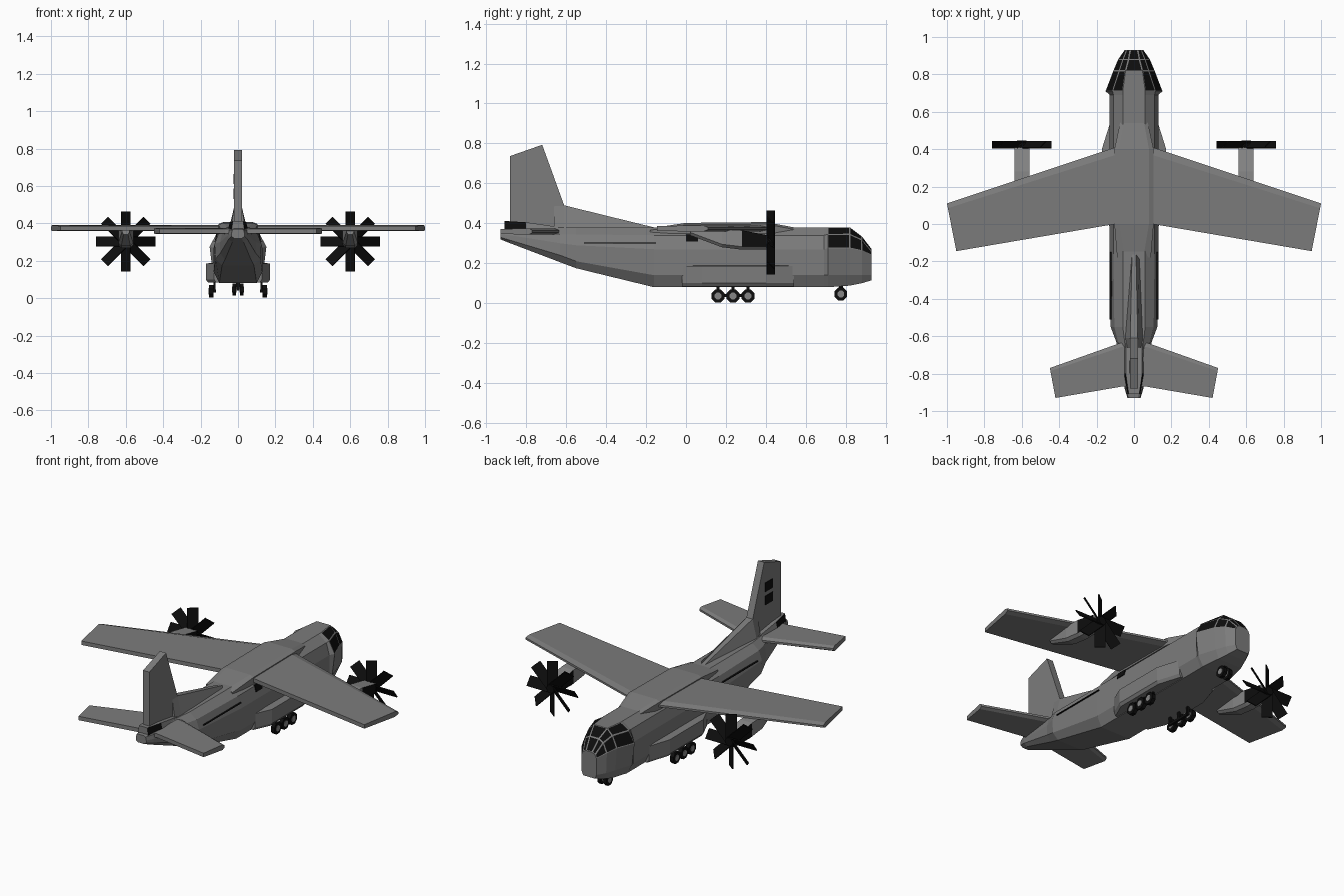
import bpy, bmesh, math
from mathutils import Matrix, Vector

if "Cube" in bpy.data.objects:
    bpy.data.objects.remove(bpy.data.objects["Cube"])


def material(name, r, g, b):
    m = bpy.data.materials.new(name)
    m.diffuse_color = (r, g, b, 1)
    m.use_nodes = True
    m.node_tree.nodes["Principled BSDF"].inputs["Base Color"].default_value = m.diffuse_color
    return m


GREY = material("airframe grey", 0.2, 0.2, 0.2)
BLACK = material("black", 0.004, 0.004, 0.004)
LIGHT = material("nacelle grey", 0.24, 0.24, 0.24)


def finish(name, bm, mats):
    bmesh.ops.recalc_face_normals(bm, faces=bm.faces[:])
    mesh = bpy.data.meshes.new(name)
    bm.to_mesh(mesh)
    bm.free()
    for m in mats:
        mesh.materials.append(m)
    ob = bpy.data.objects.new(name, mesh)
    bpy.context.collection.objects.link(ob)
    return ob


def loft(bm, rings):
    """Skin a list of closed rings and cap both ends."""
    vs = [[bm.verts.new(p) for p in ring] for ring in rings]
    n = len(vs[0])
    for a, b in zip(vs, vs[1:]):
        for i in range(n):
            j = (i + 1) % n
            bm.faces.new((a[i], a[j], b[j], b[i]))
    bm.faces.new(vs[0])
    bm.faces.new(vs[-1])


def lofted(name, rings, mat=GREY):
    bm = bmesh.new()
    loft(bm, rings)
    return finish(name, bm, [mat])


def box(bm, lo, hi):
    (x0, y0, z0), (x1, y1, z1) = lo, hi
    loft(bm, [[(x0, y, z0), (x1, y, z0), (x1, y, z1), (x0, y, z1)] for y in (y0, y1)])


def section(y, half):
    """Mirror a half outline, bottom to top, into a full ring."""
    return [(x, y, z) for x, z in half] + [(-x, y, z) for x, z in reversed(half)]


def cylinder_x(bm, x, y, z, r, width):
    bmesh.ops.create_cone(bm, cap_ends=True, segments=8, radius1=r, radius2=r, depth=width,
                          matrix=Matrix.Translation((x, y, z)) @ Matrix.Rotation(math.pi / 2, 4, 'Y')
                          @ Matrix.Rotation(math.pi / 8, 4, 'Z'))


# Fuselage: bottom, lower side, upper side, shoulder and roof edge per station
body = [(0.10, 0.08), (0.13, 0.14), (0.13, 0.27), (0.11, 0.34), (0.06, 0.38)]
stations = [
    (-0.93, [(0.02, 0.32), (0.035, 0.33), (0.035, 0.345), (0.03, 0.365), (0.02, 0.37)]),
    (-0.88, [(0.03, 0.30), (0.05, 0.315), (0.05, 0.34), (0.045, 0.365), (0.03, 0.375)]),
    (-0.63, [(0.07, 0.205), (0.095, 0.24), (0.095, 0.30), (0.085, 0.345), (0.05, 0.38)]),
    (-0.55, [(0.085, 0.175), (0.12, 0.21), (0.125, 0.29), (0.105, 0.345), (0.06, 0.38)]),
    (-0.16, body),
    (0.69, body),
    (0.71, [(0.10, 0.08), (0.135, 0.14), (0.152, 0.275), (0.115, 0.345), (0.06, 0.38)]),
    (0.82, [(0.08, 0.088), (0.10, 0.14), (0.11, 0.275), (0.08, 0.345), (0.045, 0.38)]),
    (0.88, [(0.06, 0.10), (0.08, 0.14), (0.085, 0.262), (0.06, 0.318), (0.03, 0.335)]),
    (0.93, [(0.04, 0.115), (0.05, 0.14), (0.05, 0.24), (0.04, 0.26), (0.02, 0.27)]),
]
bm = bmesh.new()
loft(bm, [section(y, half) for y, half in stations])
bmesh.ops.recalc_face_normals(bm, faces=bm.faces[:])
bm.normal_update()
# Cockpit windows inset into the upper nose panels
panes = []
for f in bm.faces:
    c = f.calc_center_median()
    if 0.72 < c.y < 0.92 and c.z > 0.25 and (abs(c.x) > 0.01 or c.y > 0.83):
        panes.append(f)
bmesh.ops.inset_individual(bm, faces=panes, thickness=0.006)
for f in panes:
    f.material_index = 1
finish("fuselage", bm, [GREY, BLACK])


# Wing and tailplane: blunt panels with a chamfered leading edge
def wing_ring(x_le, y_le, x_te, y_te, bottom, top):
    x_m, y_m = x_le + 0.1 * (x_te - x_le), y_le + 0.1 * (y_te - y_le)
    mid = (bottom + top) / 2
    return [(x_le, y_le, mid - 0.006), (x_le, y_le, mid + 0.006), (x_m, y_m, top),
            (x_te, y_te, top - 0.004), (x_te, y_te, bottom + 0.004), (x_m, y_m, bottom)]


def panel(name, root, tip, bottom, top):
    rings = []
    for s, r in ((-1, tip), (-1, root), (1, root), (1, tip)):
        rings.append(wing_ring(s * r[0], r[1], s * r[2], r[3], bottom, top))
    lofted(name, rings)


panel("main_wing", (0.10, 0.41, 0.10, 0.0), (1.0, 0.11, 0.95, -0.145), 0.358, 0.39)
panel("tailplane", (0.07, -0.635, 0.07, -0.87), (0.45, -0.77, 0.42, -0.93), 0.343, 0.375)

# Wing centre fairing on the roof
lofted("wing_fairing", [section(y, [(b, 0.35), (b, z - 0.01), (t, z)]) for y, b, t, z in (
    (-0.18, 0.09, 0.05, 0.375), (0.0, 0.105, 0.08, 0.402), (0.40, 0.105, 0.08, 0.406),
    (0.56, 0.07, 0.05, 0.376))])

# Dorsal ridge and upright fin
lofted("dorsal_ridge", [section(y, [(b, 0.365), (t, z)]) for y, b, t, z in (
    (-0.13, 0.03, 0.01, 0.372), (-0.61, 0.05, 0.02, 0.49), (-0.66, 0.04, 0.02, 0.49))])
fin = [(-0.60, 0.36), (-0.61, 0.49), (-0.72, 0.793), (-0.88, 0.737), (-0.88, 0.36)]
lofted("fin", [[(x, y, z) for y, z in fin] for x in (-0.021, 0.021)])

# Fairing around the fin root, black along its sides
bm = bmesh.new()
loft(bm, [section(y, [(w, 0.36), (w * 0.8, z)]) for y, w, z in (
    (-0.91, 0.035, 0.412), (-0.80, 0.055, 0.405), (-0.64, 0.055, 0.382))])
for f in bm.faces:
    c = f.calc_center_median()
    f.material_index = int(abs(c.x) > 0.02 and c.y < -0.8)
finish("fin_root_fairing", bm, [GREY, BLACK])

# Dark marking panels: fin squares, side windows and rear ledges
bm = bmesh.new()
for z in (0.53, 0.61):
    box(bm, (-0.024, -0.80, z), (-0.02, -0.73, z + 0.055))
for s in (-1, 1):
    loft(bm, [[(s * x, y, z) for x, z in ((0.112, 0.308), (0.124, 0.308), (0.114, 0.345), (0.10, 0.345))]
              for y in (0.0, 0.06)])
    x0, x1 = sorted((s * 0.11, s * 0.13))
    box(bm, (x0, -0.51, 0.30), (x1, -0.15, 0.304))
finish("dark_panels", bm, [BLACK])

# Landing gear sponsons
for s, side in ((-1, "left"), (1, "right")):
    lofted(side + "_sponson", [[(s * x, y, z) for x, z in (
        (0.09, 0.083), (w - 0.012, 0.083), (w, 0.10), (w, 0.185), (0.11, 0.192))] for y, w in (
        (-0.02, 0.128), (0.08, 0.172), (0.40, 0.172), (0.54, 0.128))])

# Wheels, hubs and struts
tyres, hubs, struts = bmesh.new(), bmesh.new(), bmesh.new()
wheels = [(s * 0.144, y, 0.036, 0.036, 0.024) for s in (-1, 1) for y in (0.16, 0.235, 0.31)]
wheels += [(s * 0.02, 0.775, 0.046, 0.035, 0.02) for s in (-1, 1)]
for x, y, z, r, w in wheels:
    cylinder_x(tyres, x, y, z, r, w)
    cylinder_x(hubs, x, y, z, r * 0.52, w + 0.004)
for s in (-1, 1):
    box(struts, (s * 0.125 - 0.007, 0.16, 0.03), (s * 0.125 + 0.007, 0.31, 0.045))
    for y in (0.16, 0.235, 0.31):
        box(struts, (s * 0.125 - 0.006, y - 0.008, 0.03), (s * 0.125 + 0.006, y + 0.008, 0.10))
box(struts, (-0.012, 0.765, 0.04), (0.012, 0.785, 0.10))
finish("tyres", tyres, [BLACK])
finish("wheel_hubs", hubs, [LIGHT])
finish("gear_struts", struts, [BLACK])

# Engines with eight pitched blades each
for s, side in ((-1, "left"), (1, "right")):
    cx = s * 0.6
    bm = bmesh.new()
    loft(bm, [[(cx + dx * w, y, z) for dx, z in (
        (-0.6, lo), (0.6, lo), (1, lo + 0.015), (1, hi), (-1, hi), (-1, lo + 0.015))]
        for y, w, lo, hi in ((0.02, 0.02, 0.34, 0.368), (0.18, 0.04, 0.28, 0.368),
                             (0.28, 0.04, 0.268, 0.365), (0.41, 0.04, 0.27, 0.34))])
    bmesh.ops.recalc_face_normals(bm, faces=bm.faces[:])
    bm.normal_update()
    for f in bm.faces:
        f.material_index = int(abs(f.normal.x) > 0.8 and f.calc_center_median().y > 0.3)
    finish(side + "_nacelle", bm, [LIGHT, BLACK])

    bm = bmesh.new()
    hub = Vector((cx, 0.424, 0.303))
    for k in range(8):
        m = (Matrix.Translation(hub) @ Matrix.Rotation(k * math.pi / 4, 4, 'Y')
             @ Matrix.Translation((0, 0, 0.083)) @ Matrix.Rotation(math.radians(37), 4, 'Z')
             @ Matrix.Diagonal((0.062, 0.006, 0.154, 1)))
        bmesh.ops.create_cube(bm, size=1, matrix=m)
    bmesh.ops.create_cone(bm, cap_ends=True, segments=8, radius1=0.03, radius2=0.025, depth=0.045,
                          matrix=Matrix.Translation(hub) @ Matrix.Rotation(-math.pi / 2, 4, 'X'))
    finish(side + "_propeller", bm, [BLACK])
